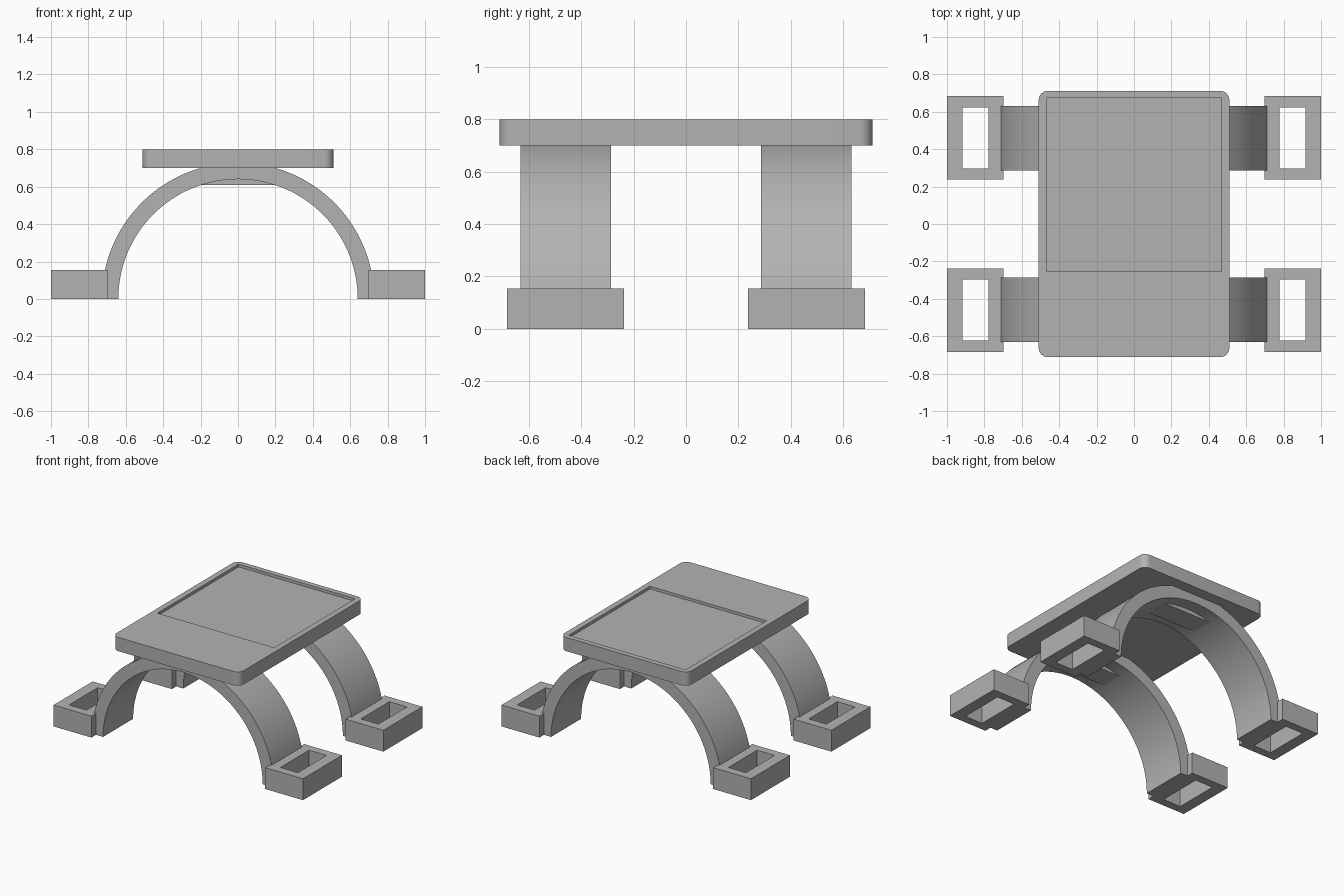
import bpy, bmesh
from math import pi, sin, cos, radians

cube = bpy.data.objects.get("Cube")
if cube:
    bpy.data.objects.remove(cube, do_unlink=True)

grey = bpy.data.materials.new("plain grey")
grey.use_nodes = True
colour = (0.45, 0.45, 0.45, 1)
grey.diffuse_color = colour
grey.node_tree.nodes["Principled BSDF"].inputs["Base Color"].default_value = colour


def prism(name, outline, offset):
    """Extrude a closed outline of 3D points along an offset."""
    bm = bmesh.new()
    face = bm.faces.new([bm.verts.new(p) for p in outline])
    grown = bmesh.ops.extrude_face_region(bm, geom=[face], use_keep_orig=True)
    moved = [v for v in grown["geom"] if isinstance(v, bmesh.types.BMVert)]
    bmesh.ops.translate(bm, verts=moved, vec=offset)
    bmesh.ops.recalc_face_normals(bm, faces=bm.faces)
    mesh = bpy.data.meshes.new(name)
    bm.to_mesh(mesh)
    bm.free()
    mesh.materials.append(grey)
    obj = bpy.data.objects.new(name, mesh)
    bpy.context.collection.objects.link(obj)
    return obj


def box(name, x, y, z):
    base = [(x[0], y[0], z[0]), (x[1], y[0], z[0]), (x[1], y[1], z[0]), (x[0], y[1], z[0])]
    return prism(name, base, (0, 0, z[1] - z[0]))


def select(obj):
    bpy.ops.object.select_all(action='DESELECT')
    obj.select_set(True)
    bpy.context.view_layer.objects.active = obj


def cut(obj, cutter):
    """Subtract the cutter, then discard it."""
    select(obj)
    mod = obj.modifiers.new("cut", 'BOOLEAN')
    mod.operation = 'DIFFERENCE'
    mod.solver = 'EXACT'
    mod.object = cutter
    bpy.ops.object.modifier_apply(modifier=mod.name)
    bpy.data.objects.remove(cutter, do_unlink=True)


def smooth(obj):
    select(obj)
    bpy.ops.object.shade_smooth_by_angle(angle=radians(30))


def span(side, near, far):
    return sorted((side * near, side * far))


# Table top with rounded corners and a shallow recess towards the back
half_x, half_y, radius, steps = 0.51, 0.712, 0.05, 8
outline = []
for corner, (sx, sy) in enumerate([(1, 1), (-1, 1), (-1, -1), (1, -1)]):
    for i in range(steps + 1):
        a = (corner + i / steps) * pi / 2
        outline.append((sx * (half_x - radius) + radius * cos(a),
                        sy * (half_y - radius) + radius * sin(a), 0.70))
top = prism("table_top", outline, (0, 0, 0.10))
cut(top, box("recess_cutter", (-0.468, 0.468), (-0.255, 0.674), (0.78, 0.9)))
smooth(top)

# Arched legs, each with a flat mounting pad and a hollow foot at either end
segments = 64
angles = [pi * i / segments for i in range(segments + 1)]
for end, where in ((-1, "front"), (1, "back")):
    y0, y1 = span(end, 0.287, 0.632)
    arc = [(0.728 * cos(a), y0, 0.728 * sin(a)) for a in angles]
    arc += [(0.64 * cos(a), y0, 0.64 * sin(a)) for a in reversed(angles)]
    smooth(prism(where + "_arch", arc, (0, y1 - y0, 0)))
    box(where + "_mounting_pad", (-0.2, 0.2), span(end, 0.38, 0.54), (0.61, 0.71))
    for side, hand in ((-1, "right"), (1, "left")):
        foot = box(f"{where}_{hand}_foot", span(side, 0.697, 1.0), span(end, 0.237, 0.684), (0, 0.155))
        cut(foot, box("foot_cutter", span(side, 0.777, 0.918), span(end, 0.297, 0.624), (-0.1, 0.3)))
